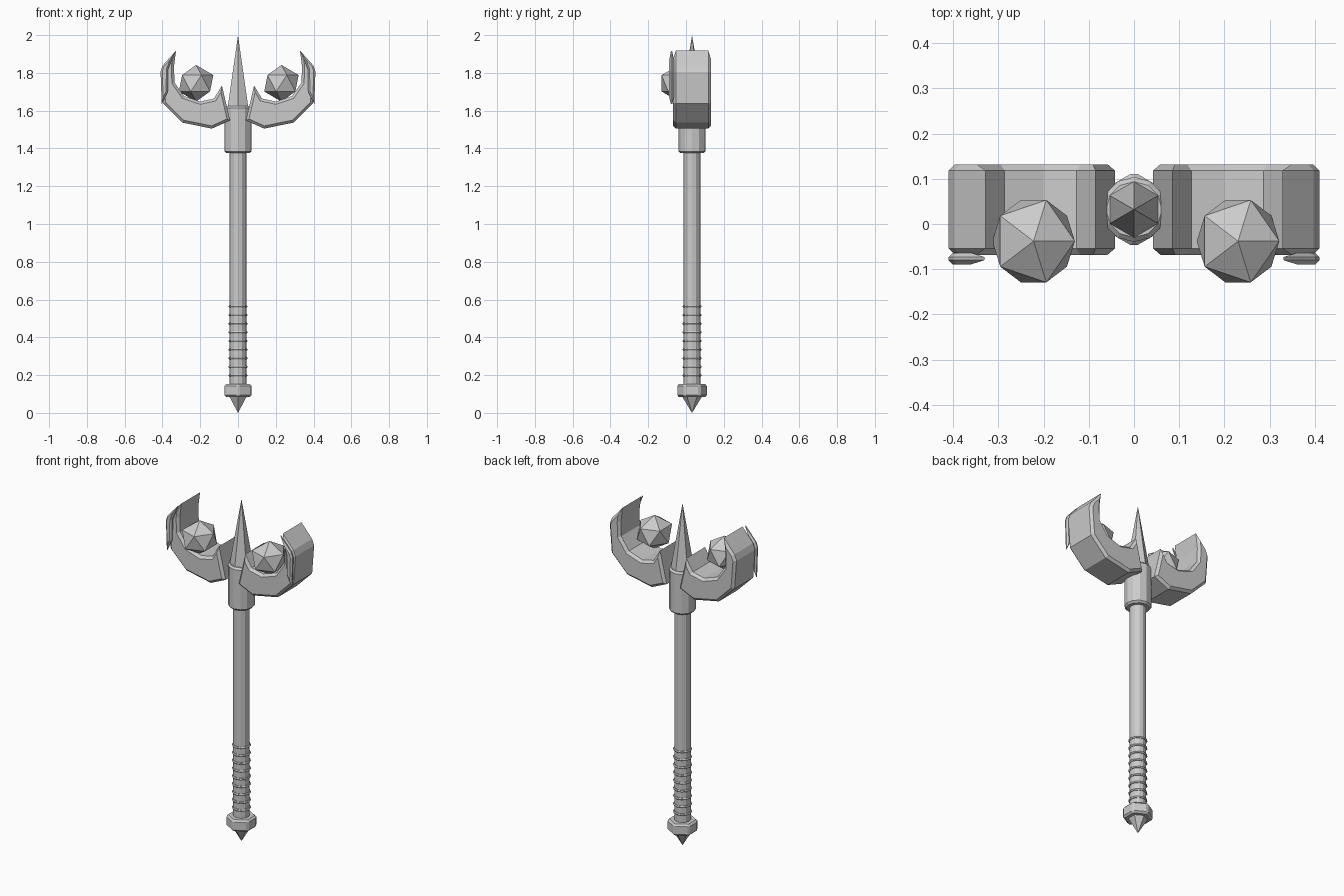
import bpy, bmesh
from math import pi, radians

if "Cube" in bpy.data.objects:
    bpy.data.objects.remove(bpy.data.objects["Cube"])

CY = 0.032  # depth of the weapon's axis


def bevel(o, width, angle=40):
    m = o.modifiers.new("bevel", 'BEVEL')
    m.width, m.segments = width, 1
    m.limit_method, m.angle_limit = 'ANGLE', radians(angle)


def cone(name, n, r1, r2, z1, z2, rot=0.0, chamfer=0):
    bpy.ops.mesh.primitive_cone_add(vertices=n, radius1=r1, radius2=r2, depth=z2 - z1,
                                    location=(0, CY, (z1 + z2) / 2), rotation=(0, 0, rot))
    o = bpy.context.object
    o.name = name
    if chamfer:
        bevel(o, chamfer)
    return o


def plate(name, pts, y0, y1, side, chamfer):
    # extrude an x-z outline along y and chamfer its front and back rims
    bm = bmesh.new()
    f = bm.faces.new([bm.verts.new((x * side, y0, z)) for x, z in pts])
    ext = bmesh.ops.extrude_face_region(bm, geom=[f])
    vs = [g for g in ext["geom"] if isinstance(g, bmesh.types.BMVert)]
    bmesh.ops.translate(bm, vec=(0, y1 - y0, 0), verts=vs)
    bmesh.ops.recalc_face_normals(bm, faces=bm.faces[:])
    rims = [e for e in bm.edges if abs(e.verts[0].co.y - e.verts[1].co.y) < 1e-5]
    bmesh.ops.bevel(bm, geom=rims, offset=chamfer, segments=1, profile=0.5,
                    affect='EDGES', clamp_overlap=True)
    me = bpy.data.meshes.new(name)
    bm.to_mesh(me)
    bm.free()
    o = bpy.data.objects.new(name, me)
    bpy.context.collection.objects.link(o)
    return o


# pommel point, hexagonal pommel, shaft, collar and top spike
cone("pommel_point", 6, 0.0, 0.053, 0.0, 0.087)
cone("pommel", 6, 0.083, 0.083, 0.085, 0.152, chamfer=0.01)
cone("shaft", 12, 0.044, 0.044, 0.14, 1.39)
cone("collar", 12, 0.072, 0.072, 1.375, 1.625, chamfer=0.01)
cone("top_spike", 6, 0.066, 0.0, 1.6, 2.0)

# grip rings
for i in range(9):
    bpy.ops.mesh.primitive_torus_add(location=(0, CY, 0.198 + i * 0.0457), major_segments=12,
                                     minor_segments=6, major_radius=0.044, minor_radius=0.007)
    bpy.context.object.name = f"grip_ring_{i + 1}"

# curved prongs, with a thin blade on the front of each
prong = [(0.328, 1.918), (0.397, 1.839), (0.410, 1.805), (0.397, 1.638), (0.296, 1.537),
         (0.138, 1.505), (0.042, 1.548), (0.085, 1.733), (0.127, 1.664), (0.200, 1.648),
         (0.286, 1.677), (0.336, 1.749), (0.339, 1.833)]
blade = [(0.331, 1.915), (0.400, 1.838), (0.410, 1.808), (0.404, 1.635),
         (0.372, 1.70), (0.370, 1.82)]
for side, label in ((-1, "left"), (1, "right")):
    plate(f"prong_{label}", prong, -0.068, 0.132, side, 0.014)
    plate(f"prong_blade_{label}", blade, -0.089, -0.064, side, 0.009)

# faceted orbs held in the prongs
for x, label in ((-0.222, "left"), (0.230, "right")):
    bpy.ops.mesh.primitive_ico_sphere_add(subdivisions=1, radius=1, location=(x, -0.038, 1.745))
    o = bpy.context.object
    o.name = f"orb_{label}"
    o.scale = (0.102, 0.107, 0.097)
